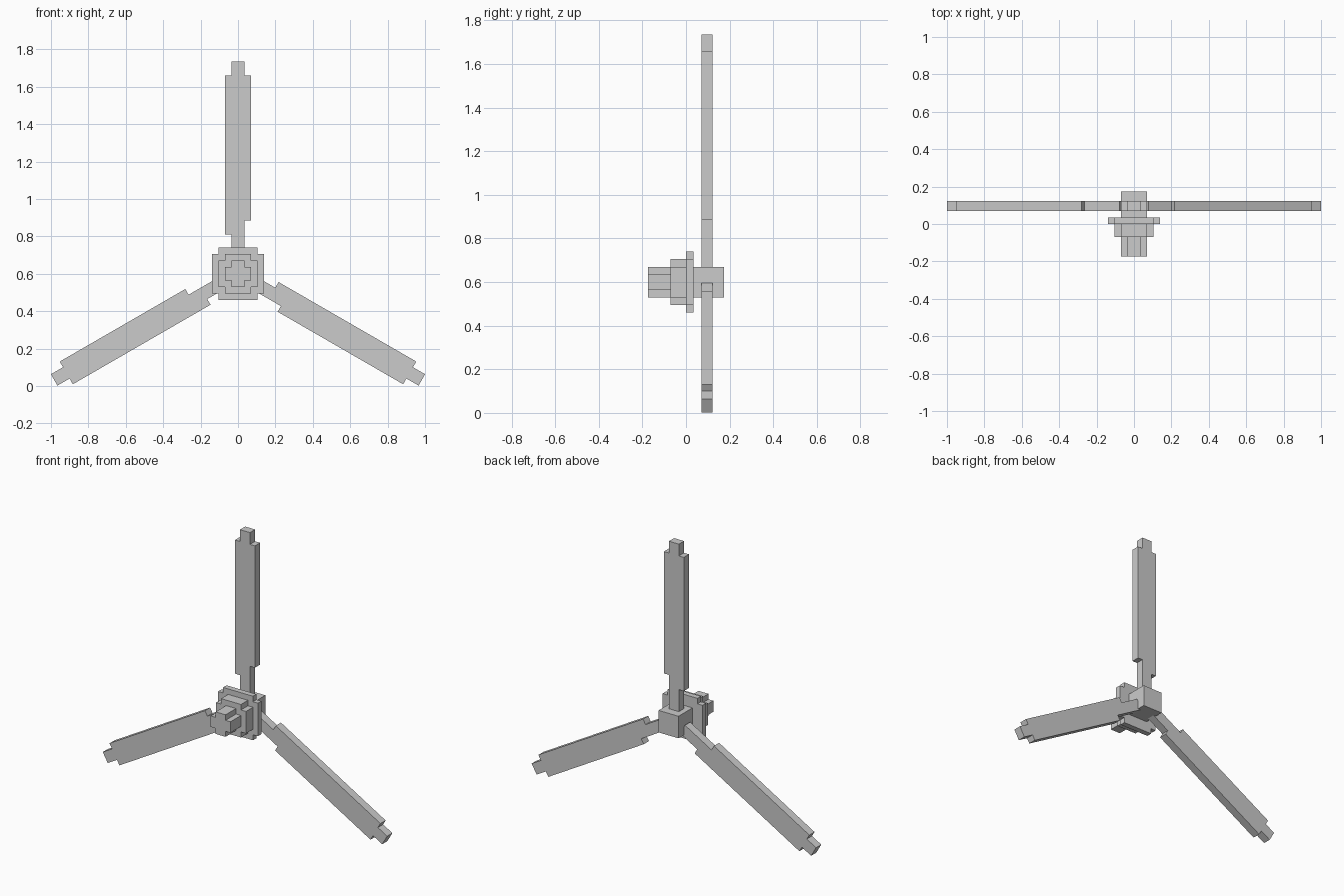
import bpy, bmesh, math
from mathutils import Matrix, Vector

if "Cube" in bpy.data.objects:
    bpy.data.objects.remove(bpy.data.objects["Cube"])

U = 0.035   # block unit
CZ = 0.60   # hub height


def prism(name, outline, y0, y1, angle=0.0):
    """Extrude an x/z outline (relative to the hub axis) from y0 to y1."""
    bm = bmesh.new()
    face = bm.faces.new([bm.verts.new((x, y0, z)) for x, z in outline])
    ext = bmesh.ops.extrude_face_region(bm, geom=[face])
    moved = [v for v in ext["geom"] if isinstance(v, bmesh.types.BMVert)]
    bmesh.ops.translate(bm, verts=moved, vec=Vector((0, y1 - y0, 0)))
    bmesh.ops.recalc_face_normals(bm, faces=bm.faces)
    bm.transform(Matrix.Translation((0, 0, CZ)) @ Matrix.Rotation(angle, 4, 'Y'))
    mesh = bpy.data.meshes.new(name)
    bm.to_mesh(mesh)
    bm.free()
    obj = bpy.data.objects.new(name, mesh)
    bpy.context.collection.objects.link(obj)
    return obj


def notched(a, b):
    """Square outline of half-size a with its corners stepped in to b."""
    quarter = [(a, b), (b, b), (b, a)]
    pts = []
    for _ in range(4):
        pts += quarter
        quarter = [(-z, x) for x, z in quarter]
    return pts


# Stepped hub: nose, collar, back plate and square shaft
prism("hub_nose", notched(2 * U, U), -5 * U, -2 * U)
prism("hub_collar", notched(3 * U, 2 * U), -2 * U, 0)
prism("hub_plate", notched(4 * U, 3 * U), 0, U)
s = 2 * U
prism("hub_shaft", [(-s, -s), (s, -s), (s, s), (-s, s)], U, 5 * U)

# Three blades, each with an uneven root notch and a narrow tip
w, n = 2 * U, U
blade = [(-n, 0.07), (n, 0.07), (n, 0.285), (w, 0.285), (w, 1.06), (n, 1.06),
         (n, 1.135), (-n, 1.135), (-n, 1.06), (-w, 1.06), (-w, 0.21), (-n, 0.21)]
for i in range(3):
    prism(f"blade_{i + 1}", blade, 0.07, 0.122, math.radians(120 * i))
